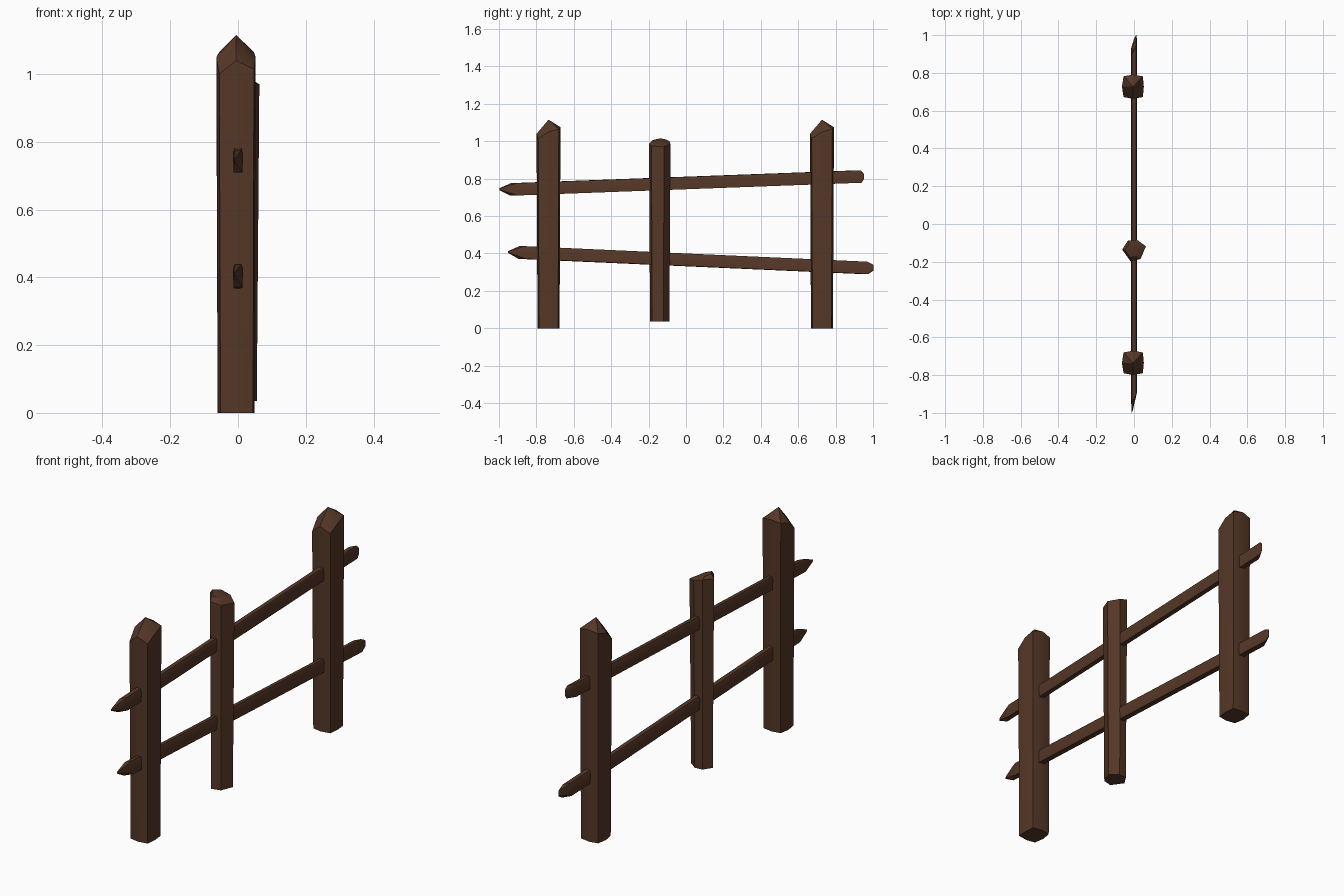
import bpy
import bmesh

cube = bpy.data.objects.get("Cube")
if cube:
    bpy.data.objects.remove(cube, do_unlink=True)

wood = bpy.data.materials.new("dark_brown_wood")
wood.use_nodes = True
brown = (0.09, 0.038, 0.02, 1)
wood.diffuse_color = brown
wood.node_tree.nodes["Principled BSDF"].inputs["Base Color"].default_value = brown


def loft(name, rings, apex=None):
    """Skin a list of equal rings, closing the end with a cap or a fan to an apex."""
    bm = bmesh.new()
    loops = [[bm.verts.new(p) for p in ring] for ring in rings]
    n = len(loops[0])
    for a, b in zip(loops, loops[1:]):
        for i in range(n):
            j = (i + 1) % n
            bm.faces.new((a[i], a[j], b[j], b[i]))
    bm.faces.new(loops[0][::-1])
    if apex:
        tip = bm.verts.new(apex)
        for i in range(n):
            bm.faces.new((loops[-1][i], loops[-1][(i + 1) % n], tip))
    else:
        bm.faces.new(loops[-1])
    bmesh.ops.recalc_face_normals(bm, faces=bm.faces)
    mesh = bpy.data.meshes.new(name)
    bm.to_mesh(mesh)
    bm.free()
    mesh.materials.append(wood)
    obj = bpy.data.objects.new(name, mesh)
    bpy.context.collection.objects.link(obj)
    bpy.ops.object.select_all(action='DESELECT')
    obj.select_set(True)
    bpy.context.view_layer.objects.active = obj
    bpy.ops.object.shade_smooth_by_angle(angle=0.5)
    return obj


# Tall end posts: eight-sided, widening upward, with a pointed uneven cap
outline = [(-.055, -.055), (-.006, -.064), (.047, -.055), (.052, 0),
           (.047, .055), (-.006, .064), (-.055, .055), (-.064, 0)]
rim = [1.0, 1.04, 1.015, 1.05, 1.065, 1.075, 1.065, 1.05]
for name, y in (("front_post", -.735), ("back_post", .727)):
    foot = [(px * .94, y + py * .92, 0) for px, py in outline]
    top = [(px, y + py, z) for (px, py), z in zip(outline, rim)]
    loft(name, [foot, top], (-.005, y, 1.115))

# Shorter middle post: six-sided with a chamfered, slanting top
outline = [(-.018, -.198), (.035, -.185), (.063, -.118),
           (.015, -.083), (-.032, -.088), (-.063, -.135)]
rim = [.985, .975, .97, .985, 1.0, .995]
cx, cy = 0, -.14
foot = [(px * .88, cy + (py - cy) * .9, .035) for px, py in outline]
top = [(px, py, z) for (px, py), z in zip(outline, rim)]
crown = [(px * .6 - .01, cy + (py - cy) * .65, 1.003 - px * .2) for px, py in outline]
loft("middle_post", [foot, top, crown])

# Rails: slim bars with a slanted sharp tip in front and a blunt cut at the back
section = [(-.013, -1), (.013, -1), (.015, .6), (.01, 1), (-.01, 1), (-.015, .6)]


def rail(name, stations):
    rings = [[(px * sx + ox, y + px * sx * 1.6, z + pz * h) for px, pz in section]
             for y, z, h, ox, sx in stations]
    loft(name, rings)


rail("upper_rail", [(-.995, .744, .005, -.01, .15), (-.92, .743, .033, 0, 1),
                    (.918, .811, .033, 0, 1), (.942, .813, .017, .007, .4)])
rail("lower_rail", [(-.948, .408, .005, -.01, .15), (-.875, .405, .034, 0, 1),
                    (.955, .323, .033, 0, 1), (.993, .324, .017, .007, .4)])
